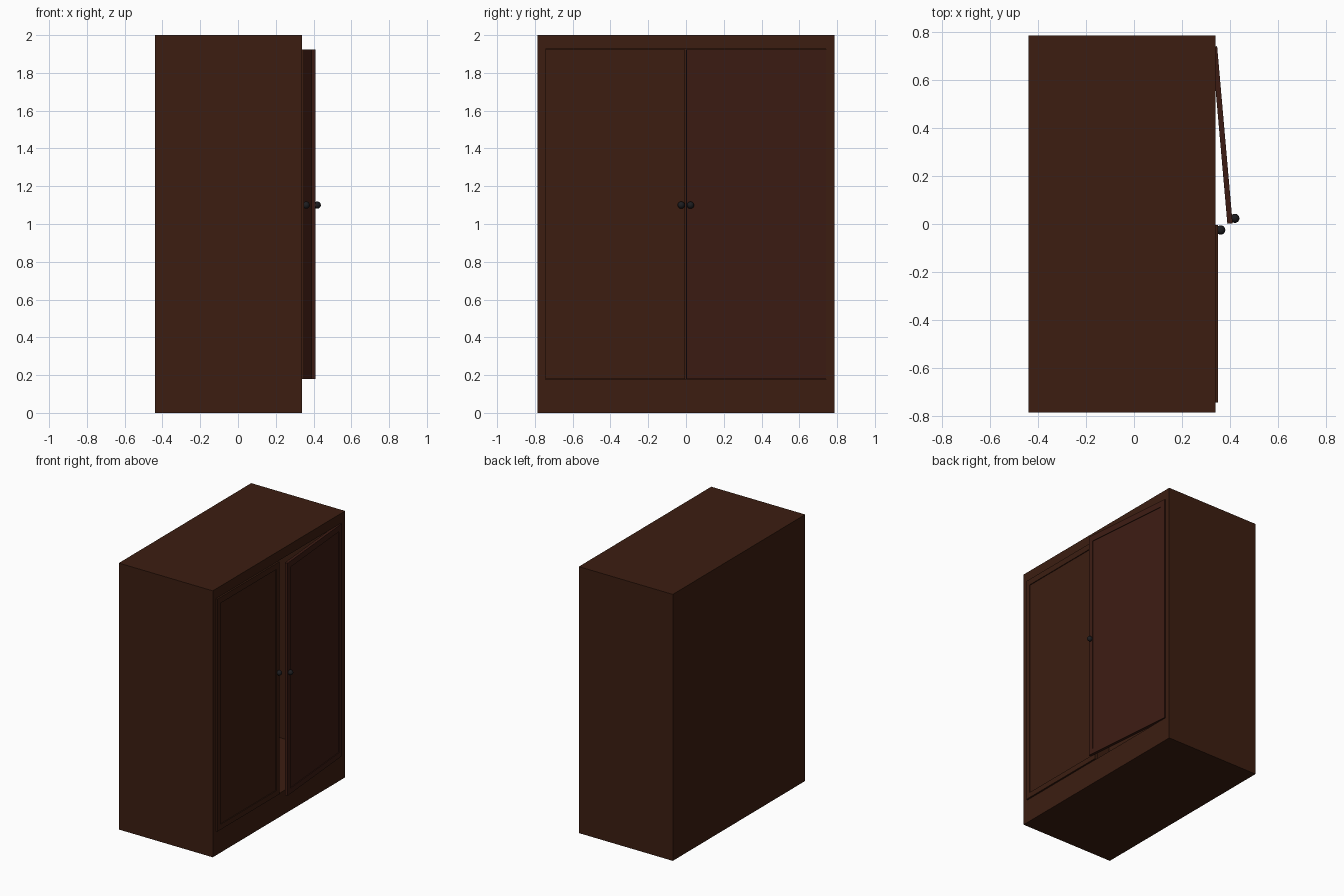
import bpy, bmesh
from math import radians
from mathutils import Matrix, Vector

if "Cube" in bpy.data.objects:
    bpy.data.objects.remove(bpy.data.objects["Cube"])


def material(name, color):
    m = bpy.data.materials.new(name)
    m.diffuse_color = (*color, 1)
    m.use_nodes = True
    m.node_tree.nodes["Principled BSDF"].inputs["Base Color"].default_value = m.diffuse_color
    return m


WOOD = material("dark_wood", (0.045, 0.0125, 0.0055))
RED_WOOD = material("red_wood", (0.045, 0.0110, 0.0062))
METAL = material("black_metal", (0.012, 0.012, 0.014))


def inset_box(name, lo, hi, margins, depth, mat):
    """Box whose +x face is inset by (y low, y high, z low, z high) and pushed in."""
    bm = bmesh.new()
    size = Vector(hi) - Vector(lo)
    centre = (Vector(hi) + Vector(lo)) / 2
    bmesh.ops.create_cube(bm, size=1, matrix=Matrix.Translation(centre) @ Matrix.Diagonal((*size, 1)))
    front = max(bm.faces, key=lambda f: f.calc_center_median().x)
    bmesh.ops.inset_individual(bm, faces=[front], thickness=0.01)
    y0, y1, z0, z1 = margins
    for v in front.verts:
        v.co.y = lo[1] + y0 if v.co.y < centre.y else hi[1] - y1
        v.co.z = lo[2] + z0 if v.co.z < centre.z else hi[2] - z1
    pushed = bmesh.ops.extrude_discrete_faces(bm, faces=[front])["faces"]
    bmesh.ops.translate(bm, verts=pushed[0].verts, vec=(-depth, 0, 0))
    bmesh.ops.recalc_face_normals(bm, faces=bm.faces)
    mesh = bpy.data.meshes.new(name)
    bm.to_mesh(mesh)
    bm.free()
    mesh.materials.append(mat)
    ob = bpy.data.objects.new(name, mesh)
    bpy.context.collection.objects.link(ob)
    return ob


def knob(name, loc):
    bpy.ops.mesh.primitive_uv_sphere_add(segments=24, ring_count=12, radius=0.019, location=loc)
    ob = bpy.context.object
    ob.name = name
    ob.data.materials.append(METAL)
    bpy.ops.object.shade_smooth()
    return ob


# Hollow cabinet, open on the +x side
inset_box("cabinet_body", (-0.44, -0.785, 0), (0.34, 0.785, 2),
          (0.04, 0.043, 0.178, 0.073), 0.74, WOOD)

# Closed door with recessed panel
inset_box("closed_door", (0.328, -0.743, 0.18), (0.35, -0.005, 1.925),
          (0.033, 0.041, 0.04, 0.045), 0.006, WOOD)
knob("closed_door_knob", (0.361, -0.025, 1.1))

# Ajar door, modelled around its hinge then swung open
door = inset_box("open_door", (0, -0.74, 0.18), (0.022, 0, 1.925),
                 (0.036, 0.04, 0.04, 0.045), 0.006, RED_WOOD)
handle = knob("open_door_knob", (0.033, -0.72, 1.1))
handle.parent = door
door.location = (0.324, 0.738, 0)
door.rotation_euler.z = radians(5)
